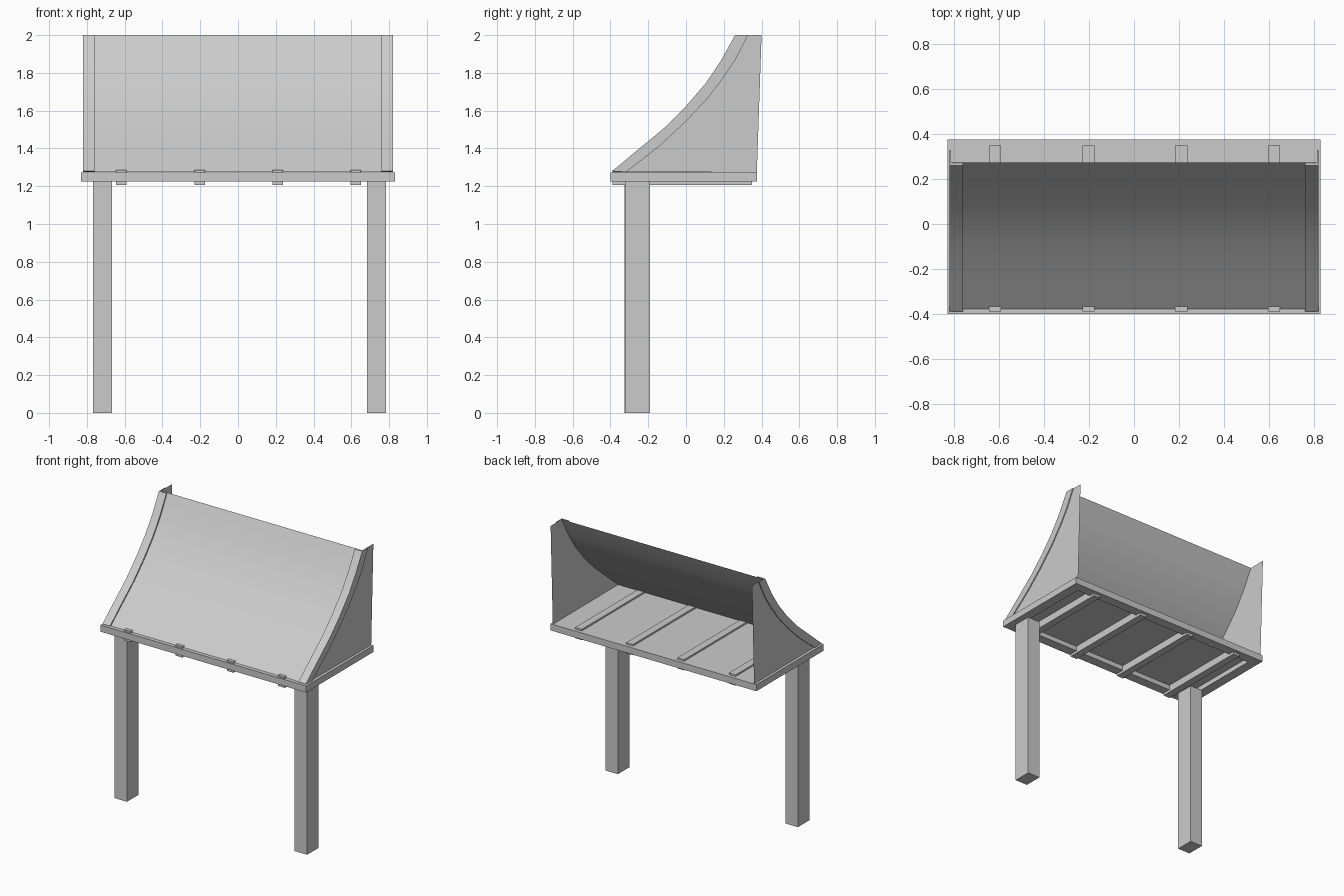
import bpy, bmesh
from mathutils import Vector

if "Cube" in bpy.data.objects:
    bpy.data.objects.remove(bpy.data.objects["Cube"])


def finish(bm, name, smooth=False):
    bmesh.ops.recalc_face_normals(bm, faces=bm.faces)
    me = bpy.data.meshes.new(name)
    bm.to_mesh(me)
    bm.free()
    ob = bpy.data.objects.new(name, me)
    bpy.context.collection.objects.link(ob)
    if smooth:
        bpy.ops.object.select_all(action='DESELECT')
        ob.select_set(True)
        bpy.context.view_layer.objects.active = ob
        bpy.ops.object.shade_smooth_by_angle()
    return ob


def box_bm(lo, hi):
    bm = bmesh.new()
    bmesh.ops.create_cube(bm, size=1)
    for v in bm.verts:
        v.co = [(a + b) / 2 + c * (b - a) for a, b, c in zip(lo, hi, v.co)]
    return bm


def loft(name, sections, closed, smooth=False):
    """Skin a list of equal-length cross-sections, capping closed ones."""
    bm = bmesh.new()
    rows = [[bm.verts.new(p) for p in s] for s in sections]
    n = len(rows[0])
    for a, b in zip(rows, rows[1:]):
        for i in range(n if closed else n - 1):
            j = (i + 1) % n
            bm.faces.new((a[i], a[j], b[j], b[i]))
    if closed:
        bm.faces.new(rows[0])
        bm.faces.new(rows[-1])
    return finish(bm, name, smooth)


# (y, z) curves: front edge of the trim, and its rear edge on the side
FRONT = [(-.39, 1.28), (-.265, 1.385), (-.116, 1.508), (0, 1.624),
         (.104, 1.745), (.182, 1.86), (.26, 2.0)]
REAR = [(-.317, 1.275), (-.148, 1.406), (-.01, 1.533), (.11, 1.66),
        (.2, 1.777), (.262, 1.87), (.328, 2.0)]
SHEET = [(y + .013, max(z - .004, 1.273) if z < 2 else z) for y, z in FRONT]

# Base board with a recessed underside
bm = box_bm((-.83, -.40, 1.225), (.83, .375, 1.273))
bm.normal_update()
bottom = min(bm.faces, key=lambda f: f.calc_center_median().z)
bmesh.ops.inset_region(bm, faces=[bottom], thickness=.1)
inner = bmesh.ops.extrude_discrete_faces(bm, faces=[bottom])['faces'][0]
bmesh.ops.translate(bm, verts=inner.verts, vec=Vector((0, 0, .035)))
finish(bm, "base_board")

# Cross slats running through the base
for i, x in enumerate((-.618, -.203, .21, .623)):
    finish(box_bm((x - .027, -.39, 1.207), (x + .027, .35, 1.285)), f"slat_{i + 1}")

# Posts
for name, x, y in (("left_post", -.717, -.26), ("right_post", .733, -.256)):
    finish(box_bm((x - .05, y - .066, 0), (x + .05, y + .066, 1.225)), name)

# Curved front sheet
loft("curved_sheet", [[(-.812, y, z), (.812, y, z)] for y, z in SHEET], False, True)

for side, s in (("left", -1), ("right", 1)):
    # Side panel
    bm = bmesh.new()
    outline = SHEET + [(.40, 2.0), (.375, 1.273)]
    bm.faces.new([bm.verts.new((s * .812, y, z)) for y, z in outline])
    finish(bm, f"{side}_panel")

    # L-shaped corner trim following the curve
    sections = []
    for (fy, fz), (ry, rz), (my, mz) in zip(FRONT, REAR, SHEET):
        sections.append([(s * .76, fy, fz), (s * .82, fy, fz), (s * .82, ry, rz),
                         (s * .813, ry, rz), (s * .813, my - .002, mz),
                         (s * .76, my - .002, mz)])
    loft(f"{side}_corner_trim", sections, True, True)
